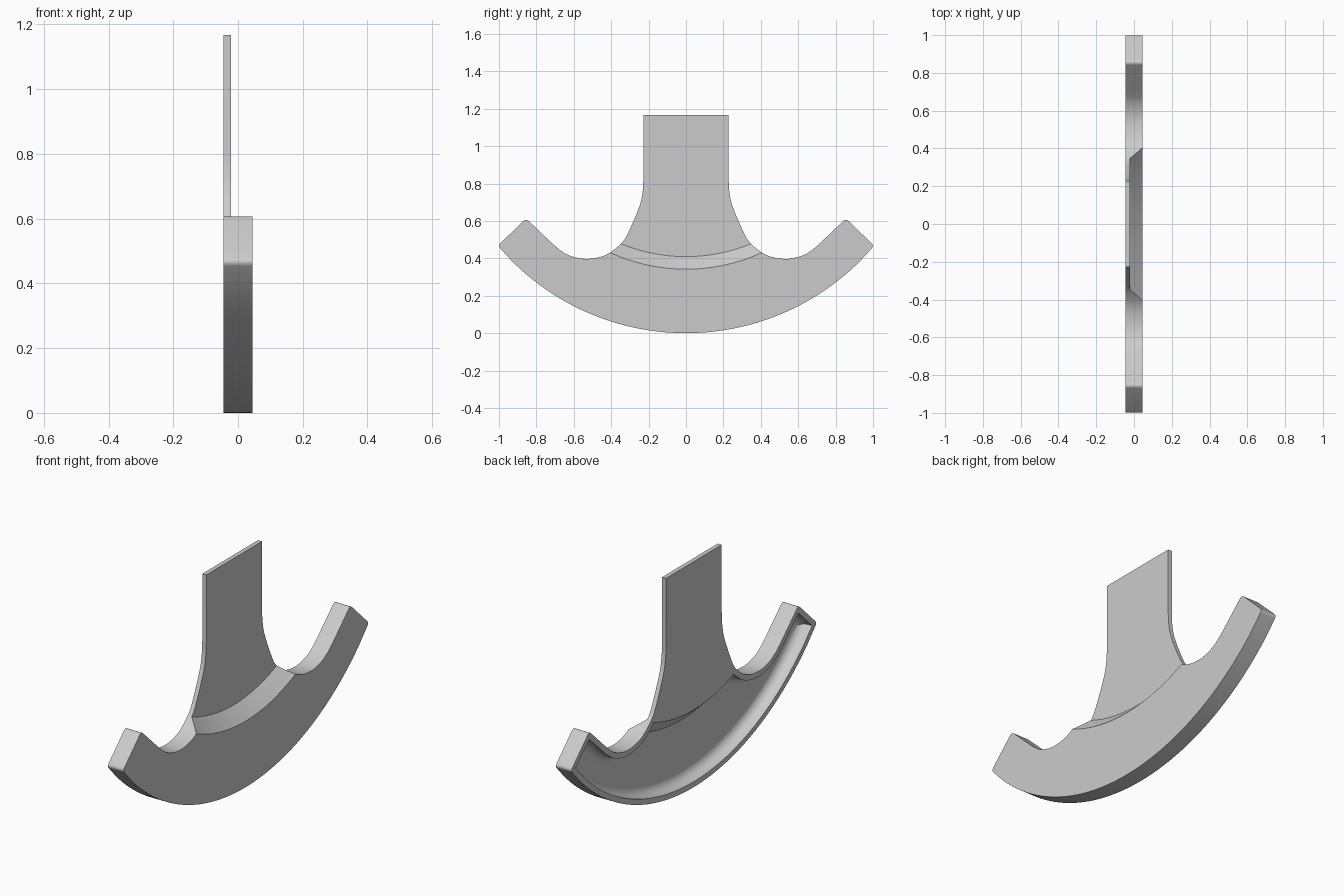
import bpy
import bmesh
import math
from mathutils import Vector, Matrix

cube = bpy.data.objects.get("Cube")
if cube:
    bpy.data.objects.remove(cube, do_unlink=True)

HALF = 0.045      # half thickness of the body
SKIN = 0.023      # thickness of the sheet
ARC_R = 1.317     # radius of the bottom arc, centred on x axis at this height
STEP_R = 0.93     # radius of the sloped step at x = 0
RIM = 0.028       # width of the rim round the hollow
FILLET = 0.045    # fillet at the hollow's floor

grey = bpy.data.materials.new("light_grey")
grey.use_nodes = True
grey.diffuse_color = (0.6, 0.6, 0.6, 1)
grey.node_tree.nodes["Principled BSDF"].inputs["Base Color"].default_value = (0.6, 0.6, 0.6, 1)


def spline(points, steps=6):
    """Smooth curve through the points."""
    pts = [Vector(p) for p in points]
    pts = [2 * pts[0] - pts[1]] + pts + [2 * pts[-1] - pts[-2]]
    out = []
    for a, b, c, d in zip(pts, pts[1:], pts[2:], pts[3:]):
        for i in range(steps):
            t = i / steps
            out.append(0.5 * (2 * b + (c - a) * t + (2 * a - 5 * b + 4 * c - d) * t * t
                              + (3 * b - a - 3 * c + d) * t ** 3))
    return out + [pts[-2]]


def corner(a, c, b, size):
    """Corner c between a and b, rounded if size is not zero."""
    if not size:
        return [c]
    p, q = c + (a - c).normalized() * size, c + (b - c).normalized() * size
    return [p * (1 - t) ** 2 + c * 2 * t * (1 - t) + q * t * t
            for t in (i / 6 for i in range(7))]


def outline(size):
    """Closed side outline in (y, z), mirrored about the middle."""
    end = math.asin(0.93 / ARC_R)
    arc = [Vector((ARC_R * math.sin(end * i / 40), ARC_R * (1 - math.cos(end * i / 40))))
           for i in range(41)]
    throat = spline([(0.704, 0.469), (0.65, 0.428), (0.59, 0.4045), (0.53, 0.397),
                     (0.46, 0.407), (0.404, 0.432), (0.345, 0.481), (0.31, 0.535),
                     (0.25, 0.675), (0.232, 0.755), (0.228, 0.82)])
    low, high = Vector((1.006, 0.467)), Vector((0.855, 0.613))
    half = (arc + corner(arc[-1], low, high, size) + corner(low, high, throat[0], size)
            + throat + [Vector((0.228, 1.167))])
    return half + [Vector((-p.x, p.y)) for p in reversed(half[1:])]


def inset(loop, dist):
    """Move a closed loop inwards with mitred corners."""
    out = []
    for i, p in enumerate(loop):
        d1 = (p - loop[i - 1]).normalized()
        d2 = (loop[(i + 1) % len(loop)] - p).normalized()
        n1, n2 = Vector((-d1.y, d1.x)), Vector((-d2.y, d2.x))
        out.append(p + (n1 + n2) * dist / (1 + n1.dot(n2)))
    return out


def finish(name, bm):
    bmesh.ops.recalc_face_normals(bm, faces=bm.faces)
    mesh = bpy.data.meshes.new(name)
    bm.to_mesh(mesh)
    bm.free()
    mesh.materials.append(grey)
    ob = bpy.data.objects.new(name, mesh)
    bpy.context.collection.objects.link(ob)
    return ob


def loft(name, layers):
    """Solid through (x, loop) layers with flat caps."""
    bm = bmesh.new()
    rings = [[bm.verts.new((x, p.x, p.y)) for p in loop] for x, loop in layers]
    for a, b in zip(rings, rings[1:]):
        for i in range(len(a)):
            j = (i + 1) % len(a)
            bm.faces.new((a[i], a[j], b[j], b[i]))
    bm.faces.new(rings[0])
    bm.faces.new(rings[-1])
    return finish(name, bm)


def cone(name, x0, x1, base):
    """Cone piece along x whose radius is base + x."""
    bm = bmesh.new()
    place = Matrix.Translation((0.5 * (x0 + x1), 0, ARC_R)) @ Matrix.Rotation(math.pi / 2, 4, 'Y')
    bmesh.ops.create_cone(bm, cap_ends=True, segments=192, radius1=base + x0,
                          radius2=base + x1, depth=x1 - x0, matrix=place)
    return finish(name, bm)


def subtract(ob, cutter):
    cutter.hide_render = True
    mod = ob.modifiers.new("cut", 'BOOLEAN')
    mod.operation = 'DIFFERENCE'
    mod.solver = 'EXACT'
    mod.object = cutter
    bpy.ops.object.select_all(action='DESELECT')
    bpy.context.view_layer.objects.active = ob
    ob.select_set(True)
    bpy.ops.object.modifier_apply(modifier=mod.name)
    bpy.data.objects.remove(cutter, do_unlink=True)


# Body and stem in one outline, with rounded horn tips
rounded = outline(0.02)
bracket = loft("curved_bracket", [(-HALF, rounded), (HALF, rounded)])

# Thin the stem, leaving a sloped step above the body
subtract(bracket, cone("stem_cutter", -HALF + SKIN, 0.1, STEP_R))

# Hollow in the back with a filleted floor, kept parallel to the sloped step
sharp = outline(0)
floor = HALF - SKIN
layers = [(-0.1, inset(sharp, RIM))]
for k in range(8):
    a = math.pi / 2 * k / 7
    layers.append((floor - FILLET + FILLET * math.sin(a),
                   inset(sharp, RIM + FILLET * (1 - math.cos(a)))))
hollow = loft("hollow_cutter", layers)
subtract(hollow, cone("slope_cutter", -0.2, 0.1, STEP_R + SKIN * math.sqrt(2)))
subtract(bracket, hollow)

# Smooth curves, keep corners sharp
bpy.ops.object.select_all(action='DESELECT')
bpy.context.view_layer.objects.active = bracket
bracket.select_set(True)
bpy.ops.object.shade_smooth_by_angle(angle=math.radians(30))
